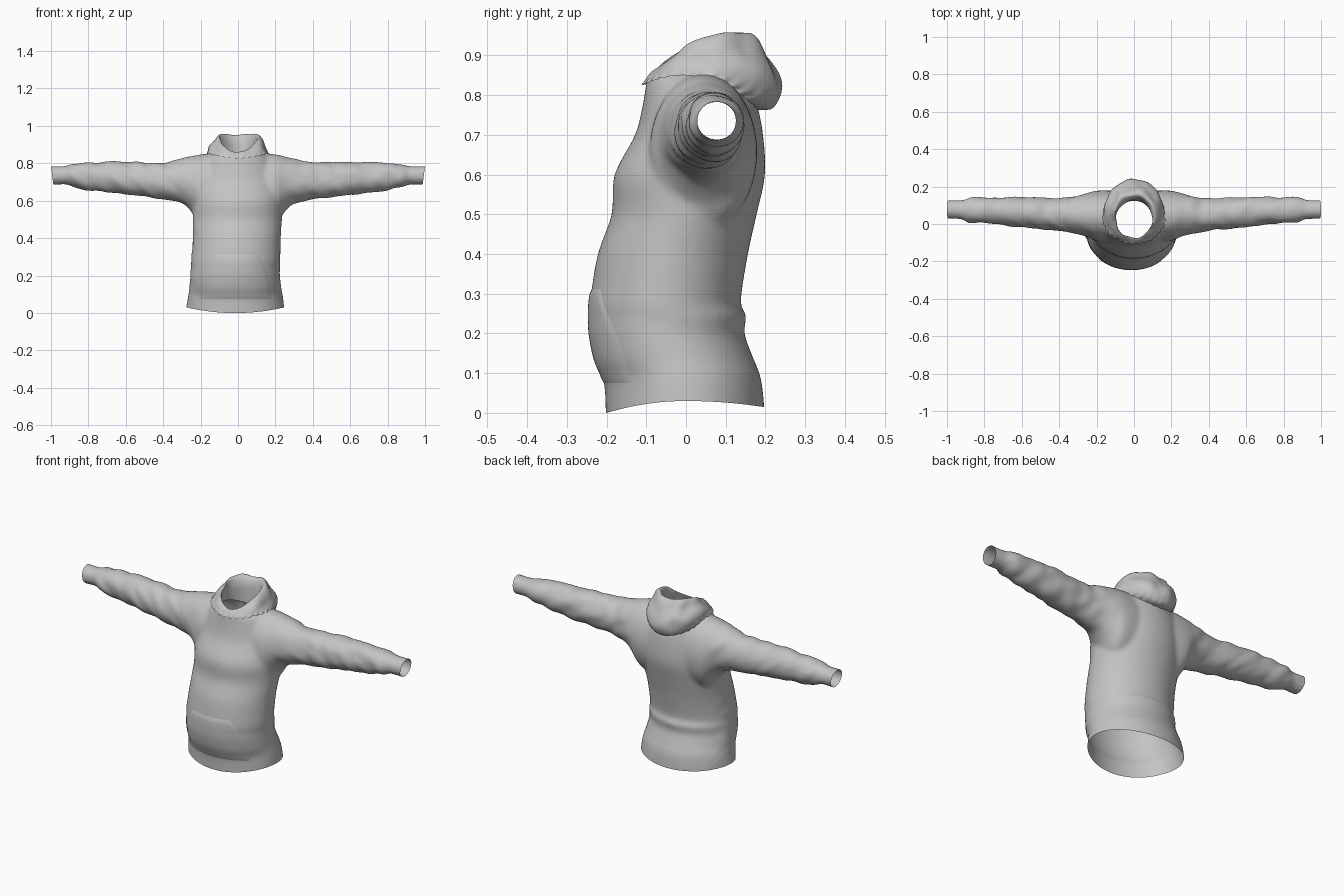
import bpy, bmesh, math
from mathutils import Vector, noise
from mathutils.bvhtree import BVHTree

if "Cube" in bpy.data.objects:
    bpy.data.objects.remove(bpy.data.objects["Cube"])

fabric = bpy.data.materials.new("grey_fabric")
fabric.diffuse_color = (0.55, 0.55, 0.55, 1)
fabric.use_nodes = True
fabric.node_tree.nodes["Principled BSDF"].inputs["Base Color"].default_value = fabric.diffuse_color


def refine(rows, steps):
    """Smoothly interpolate a short table of section values (Catmull-Rom)."""
    out = []
    for i in range(len(rows) - 1):
        a, b, c, d = (rows[max(0, min(len(rows) - 1, i + k))] for k in (-1, 0, 1, 2))
        for s in range(steps):
            t = s / steps
            out.append([q + 0.5 * t * (r - p + t * (2 * p - 5 * q + 4 * r - s4
                        + t * (3 * (q - r) + s4 - p)))
                        for p, q, r, s4 in zip(a, b, c, d)])
    out.append(list(rows[-1]))
    return out


def loft(bm, rings, caps):
    """Skin a list of closed rings."""
    vr = [[bm.verts.new(p) for p in ring] for ring in rings]
    n = len(vr[0])
    for a, b in zip(vr, vr[1:]):
        for i in range(n):
            bm.faces.new((a[i], a[(i + 1) % n], b[(i + 1) % n], b[i]))
    if caps:
        bm.faces.new(vr[0][::-1])
        bm.faces.new(vr[-1])


def finish(bm, name):
    mesh = bpy.data.meshes.new(name)
    bm.to_mesh(mesh)
    bm.free()
    for p in mesh.polygons:
        p.use_smooth = True
    obj = bpy.data.objects.new(name, mesh)
    bpy.context.collection.objects.link(obj)
    mesh.materials.append(fabric)
    return obj


def angles(n):
    return [2 * math.pi * i / n for i in range(n)]


# Torso sections: z, front y, back y, half width, centre x
torso = [(-0.10, -0.20, 0.20, 0.265, -0.014), (0.0, -0.202, 0.197, 0.262, -0.014),
         (0.08, -0.207, 0.188, 0.252, -0.014), (0.13, -0.228, 0.170, 0.246, -0.015),
         (0.20, -0.242, 0.147, 0.240, -0.016), (0.245, -0.243, 0.152, 0.239, -0.014),
         (0.28, -0.242, 0.138, 0.238, -0.012), (0.40, -0.222, 0.156, 0.235, -0.007),
         (0.50, -0.187, 0.178, 0.238, -0.003), (0.60, -0.180, 0.199, 0.240, 0),
         (0.70, -0.128, 0.194, 0.225, 0), (0.78, -0.108, 0.178, 0.200, 0),
         (0.83, -0.100, 0.155, 0.165, 0), (0.855, -0.09, 0.13, 0.13, 0)]
# Sleeve sections: x, bottom z, top z, front y, back y
sleeve = [(0.0, 0.46, 0.84, -0.08, 0.17), (0.12, 0.46, 0.853, -0.09, 0.178),
          (0.20, 0.47, 0.848, -0.09, 0.178), (0.25, 0.54, 0.838, -0.068, 0.165),
          (0.30, 0.582, 0.826, -0.055, 0.153), (0.40, 0.606, 0.804, -0.037, 0.137),
          (0.60, 0.632, 0.808, -0.018, 0.146), (0.80, 0.656, 0.803, 0.005, 0.143),
          (0.88, 0.673, 0.797, 0.008, 0.141), (0.93, 0.686, 0.784, 0.026, 0.128),
          (1.06, 0.682, 0.788, 0.027, 0.128)]

bm = bmesh.new()
loft(bm, [[(cx + w * math.cos(a), (f + b) / 2 + (b - f) / 2 * math.sin(a), z)
           for a in angles(64)] for z, f, b, w, cx in refine(torso, 4)], True)
for side in (-1, 1):
    loft(bm, [[(side * x, (f + b) / 2 + (b - f) / 2 * math.cos(a),
                (lo + hi) / 2 + (hi - lo) / 2 * math.sin(a))
               for a in angles(40)] for x, lo, hi, f, b in refine(sleeve, 4)], True)
bmesh.ops.recalc_face_normals(bm, faces=bm.faces)
blank = finish(bm, "garment_blank")

# Fuse torso and sleeves into one skin
rm = blank.modifiers.new("fuse", 'REMESH')
rm.mode = 'VOXEL'
rm.voxel_size = 0.01
sm = blank.modifiers.new("soften", 'SMOOTH')
sm.factor = 0.5
sm.iterations = 8
fused = bpy.data.meshes.new_from_object(
    blank.evaluated_get(bpy.context.evaluated_depsgraph_get()))
bpy.data.objects.remove(blank)
bm = bmesh.new()
bm.from_mesh(fused)


def cut(co, no):
    bmesh.ops.bisect_plane(bm, geom=bm.verts[:] + bm.edges[:] + bm.faces[:],
                           plane_co=co, plane_no=no, clear_outer=True)


# Open the hem, the cuffs and the neck
cut((0, 0, 0), (0, 0, -1))
for side in (-1, 1):
    cut((side, 0, 0.785), (side, 0, -0.13))
hole = [f for f in bm.faces if f.calc_center_median().z > 0.75 and
        (f.calc_center_median().x / 0.112) ** 2
        + ((f.calc_center_median().y - 0.018) / 0.112) ** 2 < 1]
bmesh.ops.delete(bm, geom=hole, context='FACES')

# Sleeve creases and the curved hem
bm.normal_update()
moves = []
for v in bm.verts:
    x, y, z = v.co
    ax = abs(x)
    amount = 0.008 * max(0, min(1, (ax - 0.2) / 0.15)) * max(0, min(1, (0.97 - ax) / 0.1))
    d = noise.noise(Vector((x * 14 + z * 9, y * 9, z * 12 - ax * 5))) * amount
    moves.append(v.normal * d)
for v, m in zip(bm.verts, moves):
    v.co += m
    if v.co.z < 0.2:
        y = max(-1, min(1, v.co.y / 0.2))
        lift = 0.03 * (1 - y * y) + 0.014 * max(0, y) ** 2
        v.co.z += lift * (1 - v.co.z / 0.2)
tree = BVHTree.FromBMesh(bm)
body = finish(bm, "body_and_sleeves")

# Front pocket laid on the belly, with slanted hand openings
bm = bmesh.new()
nu, nv = 30, 20
grid = []
for j in range(nv + 1):
    z = 0.075 + 0.235 * j / nv
    half = 0.19 - 0.075 * max(0, (z - 0.15) / 0.16) ** 1.5
    row = []
    for i in range(nu + 1):
        x = -0.014 + half * (2 * i / nu - 1)
        hit = tree.ray_cast(Vector((x, -1, z)), Vector((0, 1, 0)))[0]
        edge = i in (0, nu) or j in (0, nv)
        row.append(bm.verts.new((x, hit.y - (0.0005 if edge else 0.004), z)))
    grid.append(row)
for a, b in zip(grid, grid[1:]):
    for i in range(nu):
        bm.faces.new((a[i], a[i + 1], b[i + 1], b[i]))
finish(bm, "front_pocket")

# Lowered hood: rx, front y, back y, front z, side z, back z, scallop
hood = [(0.168, -0.108, 0.184, 0.826, 0.845, 0.762, 0.005),
        (0.162, -0.104, 0.222, 0.838, 0.858, 0.770, 0.001),
        (0.155, -0.098, 0.240, 0.848, 0.880, 0.820, 0),
        (0.138, -0.090, 0.218, 0.856, 0.912, 0.885, 0),
        (0.112, -0.080, 0.170, 0.862, 0.938, 0.945, 0),
        (0.100, -0.076, 0.140, 0.858, 0.934, 0.940, 0),
        (0.098, -0.084, 0.125, 0.842, 0.890, 0.880, 0),
        (0.105, -0.090, 0.124, 0.825, 0.840, 0.810, 0)]
bm = bmesh.new()
rings = []
for k, (rx, f, b, zf, zs, zb, sc) in enumerate(refine(hood, 4)):
    ring = []
    fold = math.sin(math.pi * min(1, k / 28))
    for a in angles(120):
        s, c = math.sin(a), math.cos(a)
        z = zs + (zb - zf) / 2 * s + ((zf + zb) / 2 - zs) * s * s
        r = 1 + sc / 0.15 * math.sin(30 * a)
        p = Vector((rx * c * r, (f + b) / 2 + (b - f) / 2 * s * r, z))
        n = noise.noise(p * 13 + Vector((3, 1, 7))) * 0.016 * fold
        ring.append(p + Vector((c * n, s * n, n * 0.6)))
    rings.append(ring)
loft(bm, rings, False)
bmesh.ops.recalc_face_normals(bm, faces=bm.faces)
finish(bm, "hood")
